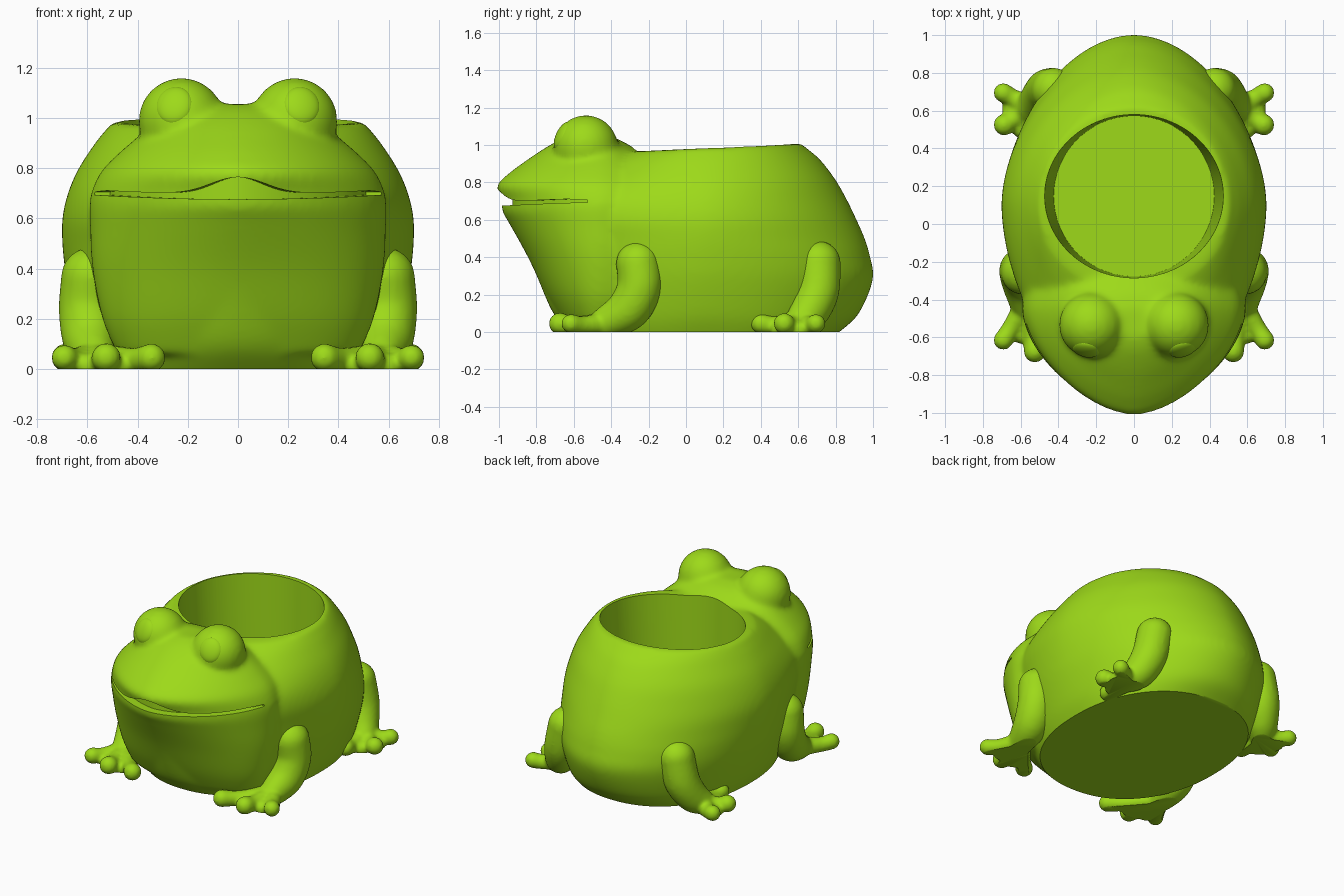
import bpy, bmesh, math
from mathutils import Vector, Matrix

if "Cube" in bpy.data.objects:
    bpy.data.objects.remove(bpy.data.objects["Cube"])

green = bpy.data.materials.new("frog_green")
green.diffuse_color = (0.34, 0.70, 0.01, 1)
green.use_nodes = True
green.node_tree.nodes["Principled BSDF"].inputs["Base Color"].default_value = green.diffuse_color


def new_object(name, bm):
    bmesh.ops.recalc_face_normals(bm, faces=bm.faces)
    mesh = bpy.data.meshes.new(name)
    bm.to_mesh(mesh)
    bm.free()
    mesh.materials.append(green)
    ob = bpy.data.objects.new(name, mesh)
    bpy.context.collection.objects.link(ob)
    return ob


def spline(keys, steps=5):
    """Catmull-Rom interpolation of a list of tuples."""
    out = []
    for i in range(len(keys) - 1):
        quad = (keys[max(i - 1, 0)], keys[i], keys[i + 1], keys[min(i + 2, len(keys) - 1)])
        for s in range(steps):
            t = s / steps
            out.append([0.5 * (2 * b + (c - a) * t + (2 * a - 5 * b + 4 * c - d) * t * t
                               + (3 * b - a - 3 * c + d) * t ** 3) for a, b, c, d in zip(*quad)])
    return out + [list(keys[-1])]


def power(v, p):
    return math.copysign(abs(v) ** (2 / p), v)


def loft(bm, slices, yc, shear=0.0, n=96):
    """Stack horizontal super-ellipse slices: (z, front y, back y, half width, power)."""
    rings = []
    for z, yf, yb, hw, p in spline(slices):
        ring = []
        for k in range(n):
            a = 2 * math.pi * k / n
            s = power(math.sin(a), p)
            y = yc + s * ((yb - yc) if s > 0 else (yc - yf))
            dz = shear * (y - 0.15) * max(z, 0) ** 4
            ring.append(bm.verts.new((hw * power(math.cos(a), p), y, z + dz)))
        rings.append(ring)
    for r0, r1 in zip(rings, rings[1:]):
        for k in range(n):
            bm.faces.new((r0[k], r0[(k + 1) % n], r1[(k + 1) % n], r1[k]))
    bm.faces.new(rings[0][::-1])
    bm.faces.new(rings[-1])


def limb(bm, keys):
    """Chain of overlapping balls along a path of (x, y, z, radius)."""
    for x, y, z, r in spline(keys, 7):
        bmesh.ops.create_icosphere(bm, subdivisions=3, radius=r,
                                   matrix=Matrix.Translation((x, y, z)))


def sculpt(ob, voxel, rounds, cutters, mirror=False):
    """Fuse the pieces, soften them, cut them and bake the result."""
    if mirror:
        ob.modifiers.new("mirror", 'MIRROR').use_mirror_merge = False
    m = ob.modifiers.new("fuse", 'REMESH')
    m.mode, m.voxel_size, m.use_smooth_shade = 'VOXEL', voxel, True
    m = ob.modifiers.new("soften", 'SMOOTH')
    m.factor, m.iterations = 0.5, rounds
    for c in cutters:
        m = ob.modifiers.new(c.name, 'BOOLEAN')
        m.operation, m.solver, m.object = 'DIFFERENCE', 'EXACT', c
    bpy.ops.object.select_all(action='DESELECT')
    ob.select_set(True)
    bpy.context.view_layer.objects.active = ob
    bpy.ops.object.convert(target='MESH')
    bpy.ops.object.shade_smooth_by_angle(angle=math.radians(40))


# cutters: ground slab, pot hole (widening sideways to the rim), mouth slit
bm = bmesh.new()
bmesh.ops.create_cube(bm, size=1, matrix=Matrix.Translation((0, 0, -0.5)) @ Matrix.Diagonal((4, 4, 1, 1)))
ground_cut = new_object("ground_cutter", bm)

bm = bmesh.new()
bmesh.ops.create_cone(bm, cap_ends=True, segments=128, radius1=0.425, radius2=0.435, depth=1.2,
                      matrix=Matrix.Translation((0, 0.147, 0.72)))
for v in bm.verts:
    if v.co.z > 1:
        v.co.x *= 1.13
pot_cut = new_object("pot_cutter", bm)

bm = bmesh.new()
columns = []
for i in range(73):
    a = math.radians(11 + 158 * i / 72)
    c, s = power(math.cos(a), 1.7), power(math.sin(a), 1.7)
    low = 0.676 + 0.018 * c * c
    high = low + 0.02 * min(1, 0.3 + 2 * s) + 0.068 * math.exp(-(c * 0.58 / 0.15) ** 2)
    columns.append([bm.verts.new((0.58 * f * c, -0.45 - 0.53 * f * s, z))
                    for f, z in ((0.9, low), (1.2, low), (1.2, high), (0.9, high))])
for c0, c1 in zip(columns, columns[1:]):
    for k in range(4):
        bm.faces.new((c0[k], c0[(k + 1) % 4], c1[(k + 1) % 4], c1[k]))
bm.faces.new(columns[0])
bm.faces.new(columns[-1][::-1])
mouth_cut = new_object("mouth_cutter", bm)
cutters = [ground_cut, pot_cut, mouth_cut]
for c in cutters:
    c.hide_render = True

# body: belly and pot wall, head with throat, eye bulges
bm = bmesh.new()
loft(bm, [(-0.06, -0.55, 0.74, 0.54, 2.3), (0, -0.62, 0.82, 0.575, 2.2), (0.1, -0.71, 0.925, 0.62, 2.0),
          (0.28, -0.79, 1.0, 0.67, 1.88), (0.4, -0.84, 0.985, 0.69, 1.85), (0.5, -0.89, 0.955, 0.70, 1.8),
          (0.6, -0.94, 0.91, 0.70, 1.8), (0.7, -0.93, 0.86, 0.678, 1.8), (0.8, -0.76, 0.80, 0.635, 1.85),
          (0.9, -0.57, 0.72, 0.57, 1.9), (0.95, -0.45, 0.66, 0.53, 2), (0.985, -0.36, 0.615, 0.50, 2)],
     0.1, shear=0.05)
loft(bm, [(0.06, -0.67, 0.1, 0.48, 2), (0.2, -0.75, 0.1, 0.54, 1.95), (0.4, -0.845, 0.15, 0.58, 1.85),
          (0.58, -0.945, 0.15, 0.59, 1.75), (0.65, -0.985, 0.15, 0.592, 1.7),
          (0.70, -0.985, 0.15, 0.585, 1.7), (0.78, -1.012, 0.1, 0.55, 1.7), (0.85, -0.945, 0, 0.485, 1.75),
          (0.92, -0.85, -0.15, 0.405, 1.8), (0.98, -0.76, -0.27, 0.33, 1.9), (1.03, -0.67, -0.36, 0.24, 2),
          (1.055, -0.60, -0.45, 0.12, 2)], -0.45)
for side in (-1, 1):
    bmesh.ops.create_icosphere(bm, subdivisions=4, radius=0.172,
                               matrix=Matrix.Translation((0.225 * side, -0.535, 0.988)))
body = new_object("frog_body", bm)
sculpt(body, 0.015, 18, cutters)

# eyeballs: flattened ovals set in the bulges
for side, name in ((-1, "eye_left"), (1, "eye_right")):
    look = Vector((0.19 * side, -0.86, 0.40)).normalized()
    bm = bmesh.new()
    place = (Matrix.Translation(Vector((0.225 * side, -0.535, 0.99)) + look * 0.14)
             @ look.to_track_quat('Z', 'Y').to_matrix().to_4x4() @ Matrix.Diagonal((0.076, 0.082, 0.034, 1)))
    bmesh.ops.create_uvsphere(bm, u_segments=32, v_segments=16, radius=1, matrix=place)
    for f in bm.faces:
        f.smooth = True
    new_object(name, bm)


# legs: a limb, three ball-tipped toes and low webbing, mirrored to both sides
def leg_pair(name, leg, toes):
    bm = bmesh.new()
    limb(bm, leg)
    x, y, z, r = leg[-1]
    for tx, ty, tr in toes:
        mx, my = x + (tx - x) * 0.65, y + (ty - y) * 0.65
        limb(bm, [(x, y, 0.045, 0.065), (mx, my, 0.035, 0.05), (tx, ty, 0.045, tr)])
    for (ax, ay, _), (bx, by, _) in zip(toes, toes[1:]):
        wx, wy = x + ((ax + bx) / 2 - x) * 0.72, y + ((ay + by) / 2 - y) * 0.72
        limb(bm, [(x, y, 0.04, 0.06), (wx, wy, 0.012, 0.05)])
    sculpt(new_object(name, bm), 0.011, 8, [ground_cut], mirror=True)


leg_pair("front_legs",
         [(0.585, -0.255, 0.365, 0.12), (0.595, -0.25, 0.24, 0.12), (0.585, -0.31, 0.12, 0.115),
          (0.57, -0.43, 0.05, 0.085)],
         [(0.692, -0.615, 0.052), (0.525, -0.675, 0.059), (0.345, -0.67, 0.057)])
leg_pair("back_legs",
         [(0.425, 0.71, 0.37, 0.117), (0.46, 0.705, 0.22, 0.115), (0.50, 0.66, 0.11, 0.105),
          (0.545, 0.61, 0.05, 0.085)],
         [(0.692, 0.695, 0.052), (0.687, 0.525, 0.057), (0.55, 0.40, 0.055)])

for c in cutters:
    bpy.data.objects.remove(c)
